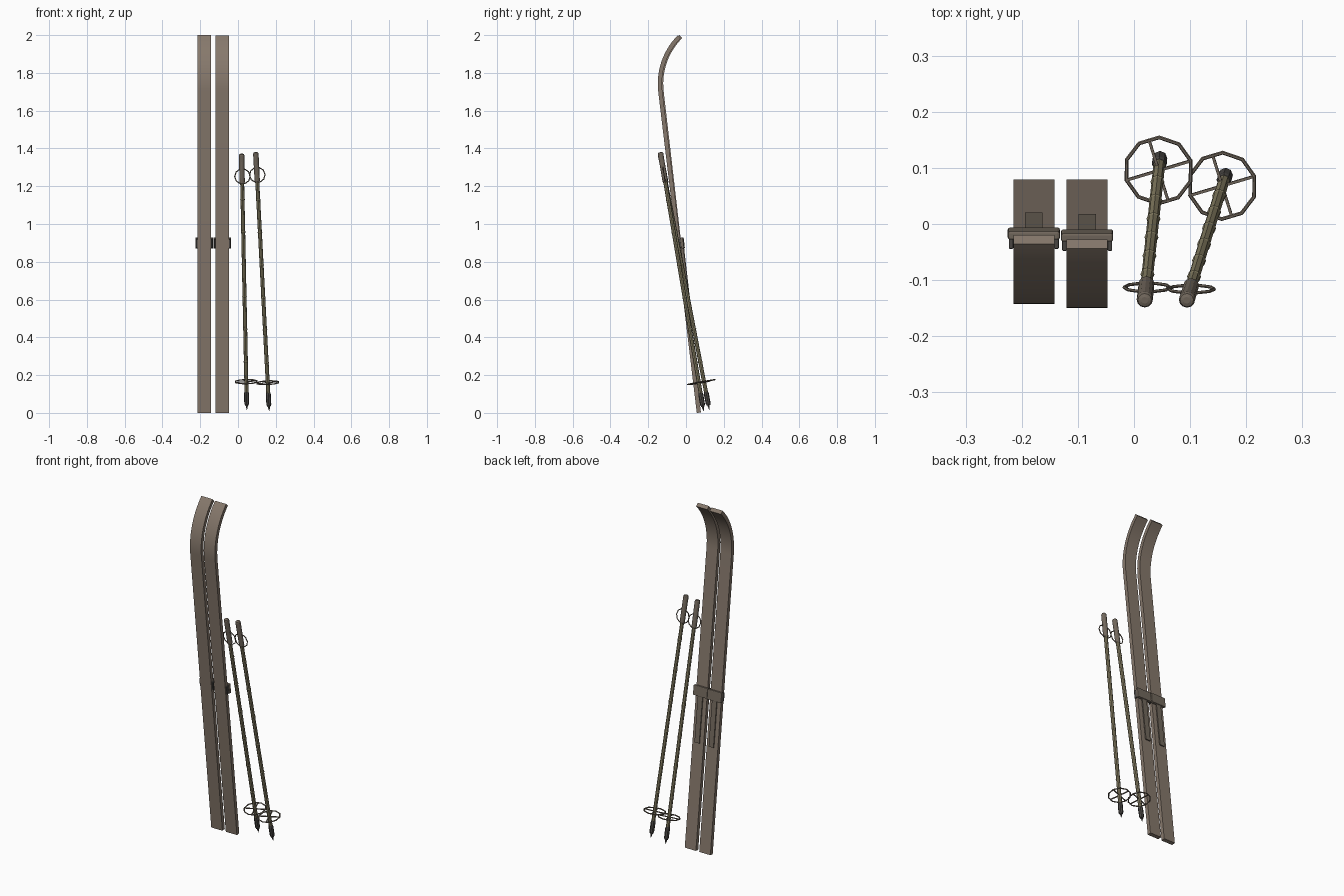
import bpy, bmesh, math
from mathutils import Matrix, Vector

if "Cube" in bpy.data.objects:
    bpy.data.objects.remove(bpy.data.objects["Cube"])


def material(name, rgb):
    m = bpy.data.materials.new(name)
    m.diffuse_color = (*rgb, 1)
    m.use_nodes = True
    m.node_tree.nodes["Principled BSDF"].inputs["Base Color"].default_value = m.diffuse_color
    return m


WOOD = material("ski_wood", (0.24, 0.19, 0.15))
BAMBOO = material("bamboo", (0.25, 0.22, 0.13))
LEATHER = material("leather", (0.17, 0.14, 0.11))
METAL = material("dark_metal", (0.07, 0.065, 0.06))


def finish(bm, name, mat, frame, smooth=False, bevel=0):
    bmesh.ops.recalc_face_normals(bm, faces=bm.faces)
    me = bpy.data.meshes.new(name)
    bm.to_mesh(me)
    bm.free()
    ob = bpy.data.objects.new(name, me)
    bpy.context.collection.objects.link(ob)
    me.materials.append(mat)
    ob.matrix_world = frame
    if bevel:
        b = ob.modifiers.new("bevel", 'BEVEL')
        b.width, b.segments = bevel, 2
    if smooth:
        bpy.ops.object.select_all(action='DESELECT')
        ob.select_set(True)
        bpy.context.view_layer.objects.active = ob
        bpy.ops.object.shade_smooth_by_angle(angle=math.radians(30))
    return ob


def box(name, lo, hi, mat, frame, bevel=0):
    lo, hi = Vector(lo), Vector(hi)
    bm = bmesh.new()
    bmesh.ops.create_cube(bm, size=1, matrix=Matrix.Translation((lo + hi) / 2)
                          @ Matrix.Diagonal((*(hi - lo), 1)))
    return finish(bm, name, mat, frame, bevel=bevel)


def extrude_x(name, outline, half, mat, frame, smooth=False):
    # closed (y, z) outline extruded across the width
    bm = bmesh.new()
    f = bm.faces.new([bm.verts.new((-half, y, z)) for y, z in outline])
    r = bmesh.ops.extrude_face_region(bm, geom=[f])
    vs = [g for g in r["geom"] if isinstance(g, bmesh.types.BMVert)]
    bmesh.ops.translate(bm, verts=vs, vec=(2 * half, 0, 0))
    return finish(bm, name, mat, frame, smooth)


def lathe(name, profile, sides, mat, frame):
    bm = bmesh.new()
    rings = [[bm.verts.new((r * math.cos(i * math.tau / sides),
                            r * math.sin(i * math.tau / sides), z))
              for i in range(sides)] for r, z in profile]
    for a, b in zip(rings, rings[1:]):
        for i in range(sides):
            j = (i + 1) % sides
            bm.faces.new((a[i], a[j], b[j], b[i]))
    bm.faces.new(rings[0])
    bm.faces.new(rings[-1])
    return finish(bm, name, mat, frame)


def ring(name, major, minor, seg, mat, frame):
    bm = bmesh.new()
    rows = []
    for i in range(seg):
        a = i * math.tau / seg
        rows.append([bm.verts.new(((major + minor * math.cos(t)) * math.cos(a),
                                   (major + minor * math.cos(t)) * math.sin(a),
                                   minor * math.sin(t)))
                     for t in (k * math.tau / 6 for k in range(6))])
    for i in range(seg):
        a, b = rows[i], rows[(i + 1) % seg]
        for k in range(6):
            n = (k + 1) % 6
            bm.faces.new((a[k], b[k], b[n], a[n]))
    return finish(bm, name, mat, frame)


def ski(side, x, lean):
    frame = Matrix.Translation((x, 0.068, 0.001)) @ Matrix.Rotation(lean, 4, 'X')
    # board with upturned tip
    t, straight, radius, turn, n = 0.011, 1.712, 0.352, math.radians(51.8), 14
    front, back = [(-t, 0)], [(t, 0)]
    for i in range(n + 1):
        a = turn * i / n
        for line, r in ((front, radius + t), (back, radius - t)):
            line.append((radius - r * math.cos(a), straight + r * math.sin(a)))
    extrude_x(side + "_ski", front + back[::-1], 0.0365, WOOD, frame, smooth=True)
    # toe binding: strap over the back with ears along the ski edges
    box(side + "_toe_strap", (-0.0465, t, 0.873), (0.0465, 0.027, 0.932),
        LEATHER, frame, 0.004)
    for s in (-1, 1):
        xs = sorted((s * 0.0365, s * 0.0445))
        box(side + "_toe_ear", (xs[0], -0.006, 0.878), (xs[1], 0.016, 0.926),
            METAL, frame, 0.002)
    # foot plate running down to the heel, with a small heel stop
    box(side + "_foot_plate", (-0.010, t, 0.62), (0.010, 0.018, 0.875), LEATHER, frame)
    box(side + "_foot_plate_top", (-0.0155, 0.017, 0.61), (0.0155, 0.023, 0.875),
        LEATHER, frame)


def pole(side, tip, top):
    tip, top = Vector(tip), Vector(top)
    z = (top - tip).normalized()
    x = (Vector((1, 0, 0)) - z * z.x).normalized()
    y = z.cross(x)
    frame = Matrix.Translation(tip) @ Matrix((x, y, z)).transposed().to_4x4()
    L = (top - tip).length
    # bamboo shaft with raised nodes
    prof = [(0.0105, 0.09)]
    for k in range(6):
        h = 0.26 + k * 0.175
        prof += [(0.0105, h - 0.006), (0.0125, h), (0.0105, h + 0.006)]
    prof.append((0.0105, L - 0.1))
    lathe(side + "_pole_shaft", prof, 8, BAMBOO, frame)
    lathe(side + "_pole_spike", [(0.001, 0), (0.006, 0.022), (0.007, 0.035)], 8, METAL, frame)
    lathe(side + "_pole_ferrule", [(0.009, 0.024), (0.013, 0.034), (0.0135, 0.088),
                                   (0.011, 0.098)], 8, METAL, frame)
    lathe(side + "_pole_grip", [(0.011, L - 0.16), (0.014, L - 0.155), (0.0145, L - 0.008),
                                (0.012, L - 0.002), (0.006, L)], 12, LEATHER, frame)
    # wrist loop lying in the plane of the pole
    ring(side + "_wrist_loop", 0.041, 0.003, 10, LEATHER,
         frame @ Matrix.Translation((0.002, 0, L - 0.122)) @ Matrix.Rotation(math.pi / 2, 4, 'X'))
    # basket with crossed spokes
    hub = frame @ Matrix.Translation((0, 0, 0.152)) @ Matrix.Rotation(0.3, 4, 'Z')
    ring(side + "_basket_rim", 0.060, 0.0035, 10, LEATHER, hub)
    for k in range(2):
        box(side + "_basket_spoke", (-0.06, -0.0025, -0.0025), (0.06, 0.0025, 0.0025),
            LEATHER, hub @ Matrix.Rotation(k * math.pi / 2, 4, 'Z'))


ski("left", -0.1785, 0.1155)
ski("right", -0.0835, 0.1194)
pole("left", (0.047, 0.124, 0.016), (0.019, -0.136, 1.372))
pole("right", (0.165, 0.093, 0.010), (0.094, -0.136, 1.38))
